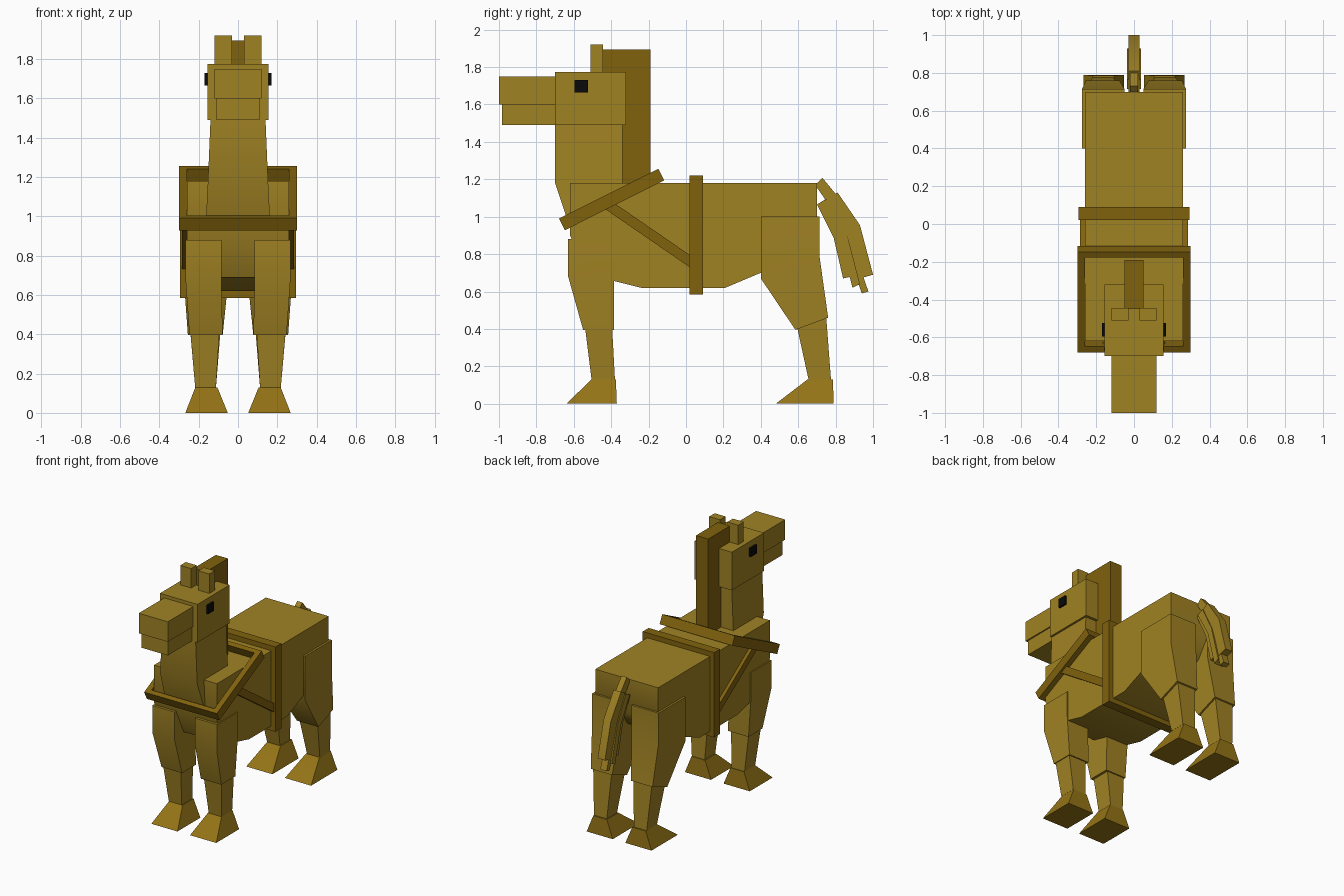
import bpy, bmesh, math
from mathutils import Matrix

if "Cube" in bpy.data.objects:
    bpy.data.objects.remove(bpy.data.objects["Cube"])


def material(name, rgb):
    m = bpy.data.materials.new(name)
    m.diffuse_color = (*rgb, 1)
    m.use_nodes = True
    m.node_tree.nodes["Principled BSDF"].inputs["Base Color"].default_value = m.diffuse_color
    return m


TAN = material("golden tan", (0.352, 0.223, 0.017))
DARK = material("dark strap brown", (0.216, 0.122, 0.004))
HOOF = material("hoof brown", (0.30, 0.175, 0.008))
BLACK = material("black", (0.003, 0.003, 0.003))


def finish(name, bm, mat, mirror=False):
    bmesh.ops.recalc_face_normals(bm, faces=bm.faces)
    mesh = bpy.data.meshes.new(name)
    bm.to_mesh(mesh)
    bm.free()
    mesh.materials.append(mat)
    ob = bpy.data.objects.new(name, mesh)
    bpy.context.collection.objects.link(ob)
    bpy.ops.object.select_all(action='DESELECT')
    ob.select_set(True)
    bpy.context.view_layer.objects.active = ob
    bpy.ops.object.shade_smooth_by_angle(angle=math.radians(42))
    if mirror:
        ob.modifiers.new("mirror", 'MIRROR').use_mirror_merge = False
    return ob


def box(name, x, y, z, mat, mirror=False):
    bm = bmesh.new()
    bmesh.ops.create_cube(bm, size=1)
    for v in bm.verts:
        v.co = [(a + b) / 2 + c * (b - a) for (a, b), c in zip((x, y, z), v.co)]
    return finish(name, bm, mat, mirror)


def profile(name, points, half, mat):
    """Side outline in (y, z), extruded across x."""
    bm = bmesh.new()
    face = bm.faces.new([bm.verts.new((-half, y, z)) for y, z in points])
    ext = bmesh.ops.extrude_face_region(bm, geom=[face])
    for v in ext["geom"]:
        if isinstance(v, bmesh.types.BMVert):
            v.co.x = half
    return finish(name, bm, mat)


def loft(name, sections, mat, mirror=True):
    """Four-sided sections: (front y, front z, back y, back z, x0, x1)."""
    bm = bmesh.new()
    rings = [[bm.verts.new(p) for p in
              ((x0, y0, z0), (x1, y0, z0), (x1, y1, z1), (x0, y1, z1))]
             for y0, z0, y1, z1, x0, x1 in sections]
    for a, b in zip(rings, rings[1:]):
        for i in range(4):
            j = (i + 1) % 4
            bm.faces.new((a[i], a[j], b[j], b[i]))
    bm.faces.new(rings[0])
    bm.faces.new(rings[-1])
    return finish(name, bm, mat, mirror)


def frame(name, outer, inner, depth, matrix, mat):
    """Rectangular band lying in local xy, open in the middle."""
    bm = bmesh.new()
    loops = []
    for (hx, hy), h in ((outer, -1), (outer, 1), (inner, 1), (inner, -1)):
        loops.append([bm.verts.new((sx * hx, sy * hy, h * depth / 2))
                      for sx, sy in ((-1, -1), (1, -1), (1, 1), (-1, 1))])
    for k in range(4):
        a, b = loops[k], loops[(k + 1) % 4]
        for i in range(4):
            j = (i + 1) % 4
            bm.faces.new((a[i], a[j], b[j], b[i]))
    bm.transform(matrix)
    return finish(name, bm, mat)


# Torso with a rising chest and flank
profile("torso", [(-0.62, 1.18), (-0.62, 0.90), (-0.52, 0.69), (-0.24, 0.62),
                  (0.21, 0.62), (0.40, 0.70), (0.62, 0.80), (0.70, 0.92),
                  (0.70, 1.18)], 0.26, TAN)

# Neck, head and face
loft("neck", [(-0.70, 1.49, -0.34, 1.49, -0.14, 0.14),
              (-0.70, 1.18, -0.34, 1.18, -0.153, 0.153),
              (-0.62, 0.94, -0.34, 0.94, -0.165, 0.165)], TAN, mirror=False)
box("head", (-0.155, 0.155), (-0.70, -0.32), (1.49, 1.775), TAN)
box("muzzle", (-0.12, 0.12), (-1.0, -0.70), (1.60, 1.75), TAN)
box("jaw", (-0.11, 0.11), (-0.985, -0.70), (1.49, 1.60), TAN)
box("ears", (0.03, 0.12), (-0.51, -0.445), (1.77, 1.92), TAN, True)
box("eyes", (0.15, 0.17), (-0.595, -0.525), (1.665, 1.73), BLACK, True)
box("mane", (-0.05, 0.05), (-0.45, -0.19), (1.17, 1.895), DARK)

# Front legs
loft("front_thighs", [(-0.63, 0.88, -0.385, 0.88, 0.085, 0.267),
                      (-0.63, 0.68, -0.385, 0.68, 0.085, 0.267),
                      (-0.55, 0.395, -0.385, 0.395, 0.078, 0.247)], TAN)
loft("front_shins", [(-0.54, 0.41, -0.395, 0.41, 0.095, 0.242),
                     (-0.505, 0.13, -0.38, 0.13, 0.112, 0.218)], TAN)
loft("front_hooves", [(-0.505, 0.13, -0.375, 0.13, 0.105, 0.217),
                      (-0.64, 0, -0.37, 0, 0.052, 0.268)], HOOF)

# Hind legs
loft("hind_thighs", [(0.40, 1.0, 0.715, 1.0, 0.05, 0.275),
                     (0.40, 0.67, 0.715, 0.78, 0.05, 0.275),
                     (0.585, 0.395, 0.76, 0.46, 0.078, 0.255)], TAN)
loft("hind_shins", [(0.595, 0.405, 0.75, 0.46, 0.09, 0.242),
                    (0.655, 0.13, 0.775, 0.13, 0.112, 0.218)], TAN)
loft("hind_hooves", [(0.65, 0.13, 0.785, 0.13, 0.105, 0.217),
                     (0.48, 0, 0.79, 0, 0.052, 0.268)], HOOF)

# Tail: dock and overlapping strands
profile("tail_dock", [(0.69, 1.17), (0.73, 1.207), (0.81, 1.11), (0.76, 1.07)],
        0.022, TAN)
profile("tail_outer_strand", [(0.75, 1.095), (0.81, 1.13), (0.93, 0.955),
                              (1.0, 0.69), (0.93, 0.67), (0.86, 0.91)],
        0.030, TAN)
profile("tail_middle_strand", [(0.74, 1.09), (0.765, 1.105), (0.87, 0.91),
                               (0.975, 0.60), (0.94, 0.59), (0.83, 0.90)],
        0.026, TAN)
profile("tail_inner_strand", [(0.715, 1.075), (0.765, 1.10), (0.86, 0.91),
                              (0.93, 0.64), (0.89, 0.62), (0.82, 0.89)],
        0.037, TAN)
profile("tail_front_strand", [(0.70, 1.065), (0.74, 1.09), (0.83, 0.90),
                              (0.885, 0.68), (0.84, 0.67), (0.79, 0.885)],
        0.030, TAN)

# Harness: girth band, tilted collar and side straps
frame("girth_band", (0.295, 0.317), (0.255, 0.28), 0.07,
      Matrix.Translation((0, 0.055, 0.902)) @ Matrix.Rotation(math.pi / 2, 4, 'X'),
      DARK)
frame("collar", (0.30, 0.297), (0.26, 0.264), 0.07,
      Matrix.Translation((0, -0.398, 1.092)) @ Matrix.Rotation(math.radians(26.6), 4, 'X'),
      DARK)
box("side_straps", (0.25, 0.285), (-0.28, 0.27), (-0.027, 0.027), DARK, True)
strap = bpy.context.object
strap.data.transform(Matrix.Translation((0, -0.19, 0.907))
                     @ Matrix.Rotation(math.radians(-34.5), 4, 'X'))
